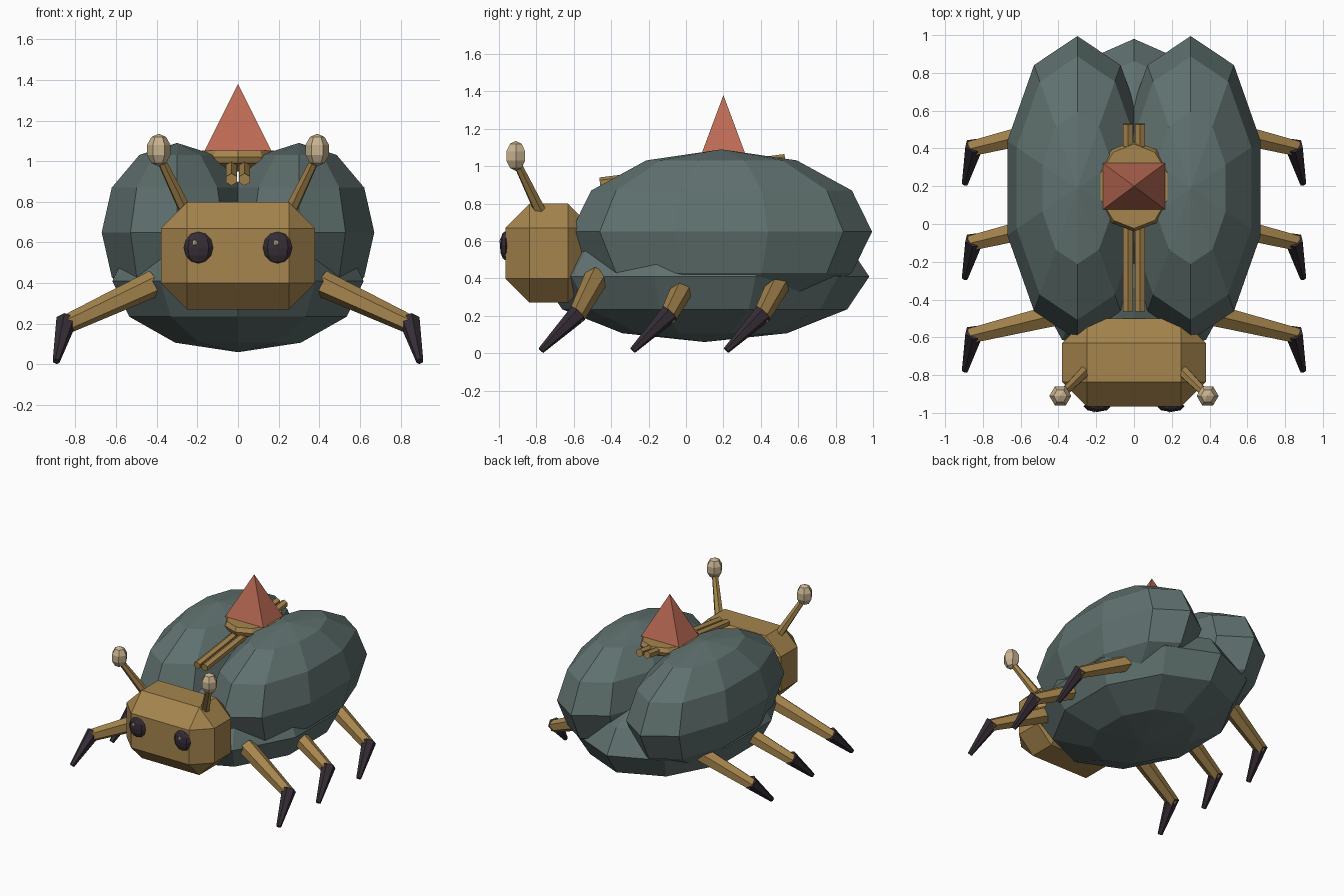
import bpy, bmesh, math
from mathutils import Vector

if "Cube" in bpy.data.objects:
    bpy.data.objects.remove(bpy.data.objects["Cube"])


def material(name, rgb):
    m = bpy.data.materials.new(name)
    m.diffuse_color = (*rgb, 1)
    m.use_nodes = True
    m.node_tree.nodes["Principled BSDF"].inputs["Base Color"].default_value = m.diffuse_color
    return m


SHELL = material("slate_green", (0.115, 0.165, 0.158))
GOLD = material("tan_gold", (0.38, 0.235, 0.075))
DARK = material("dark_plum", (0.036, 0.026, 0.036))
RED = material("brick_red", (0.50, 0.145, 0.09))
CREAM = material("pale_cream", (0.58, 0.45, 0.28))


def finish(name, bm, mat):
    bmesh.ops.recalc_face_normals(bm, faces=bm.faces)
    me = bpy.data.meshes.new(name)
    bm.to_mesh(me)
    bm.free()
    me.materials.append(mat)
    ob = bpy.data.objects.new(name, me)
    bpy.context.collection.objects.link(ob)
    return ob


def lathe(name, centre, size, profile, segs, mat, start=90):
    """Spin (radius, height) points around z, scaled by size; start is the first corner's angle."""
    bm = bmesh.new()
    c, rings = Vector(centre), []
    for r, h in profile:
        n = 1 if r < 1e-4 else segs
        ring = []
        for i in range(n):
            a = math.radians(start) + math.tau * i / segs
            p = Vector((r * math.cos(a) * size[0], r * math.sin(a) * size[1], h * size[2]))
            ring.append(bm.verts.new(c + p))
        rings.append(ring)
    for a, b in zip(rings, rings[1:]):
        for i in range(segs):
            quad = [a[i % len(a)], a[(i + 1) % len(a)], b[(i + 1) % len(b)], b[i % len(b)]]
            bm.faces.new(list(dict.fromkeys(quad)))
    for end in (rings[0], rings[-1]):
        if len(end) > 1:
            bm.faces.new(end)
    return finish(name, bm, mat)


def ellipsoid(name, centre, size, segs, rings, mat, start=90):
    prof = [(math.sin(math.pi * i / rings), -math.cos(math.pi * i / rings)) for i in range(rings + 1)]
    return lathe(name, centre, size, prof, segs, mat, start)


def rod(name, p, q, r1, r2, mat, segs=6):
    """Tapered bar from p to q."""
    p, q = Vector(p), Vector(q)
    d = q - p
    bm = bmesh.new()
    bmesh.ops.create_cone(bm, cap_ends=True, segments=segs, radius1=r1, radius2=r2, depth=d.length)
    bm.transform(d.to_track_quat('Z', 'Y').to_matrix().to_4x4())
    bmesh.ops.translate(bm, verts=bm.verts, vec=(p + q) / 2)
    return finish(name, bm, mat)


# Abdomen
ellipsoid("body", (0, 0.10, 0.41), (0.65, 0.88, 0.35), 10, 6, SHELL)

# Head: chamfered box
bm = bmesh.new()
bmesh.ops.create_cube(bm, size=1)
bmesh.ops.scale(bm, vec=(0.76, 0.465, 0.53), verts=bm.verts)
bmesh.ops.translate(bm, vec=(0, -0.733, 0.535), verts=bm.verts)
bmesh.ops.bevel(bm, geom=bm.edges[:], offset=0.13, segments=1, affect='EDGES')
finish("head", bm, GOLD)

for side, s in (("left", -1), ("right", 1)):
    # Wing cases
    ellipsoid(f"{side}_wing_case", (0.30 * s, 0.19, 0.65), (0.39, 0.805, 0.44), 10, 6, SHELL)

    # Eyes with a small glint
    ellipsoid(f"{side}_eye", (0.195 * s, -0.965, 0.575), (0.073, 0.03, 0.078), 8, 6, DARK)
    ellipsoid(f"{side}_eye_glint", (0.20 * s - 0.012, -0.988, 0.598), (0.012, 0.01, 0.016), 6, 4, CREAM)

    # Antennae
    rod(f"{side}_antenna", (0.25 * s, -0.77, 0.74), (0.385 * s, -0.905, 1.02), 0.034, 0.022, GOLD)
    ellipsoid(f"{side}_antenna_tip", (0.39 * s, -0.91, 1.055), (0.061, 0.061, 0.08), 6, 5, CREAM, 0)

    # Three legs, each with a claw
    for place, y in (("front", -0.49), ("middle", 0), ("rear", 0.5)):
        rod(f"{side}_{place}_leg", (0.41 * s, y + 0.01, 0.40), (0.86 * s, y - 0.10, 0.19),
            0.066, 0.046, GOLD)
        rod(f"{side}_{place}_claw", (0.845 * s, y - 0.085, 0.215), (0.895 * s, y - 0.285, 0.015),
            0.052, 0.018, DARK)

    # Rails along the back
    rod(f"{side}_back_rail", (0.032 * s, -0.46, 0.91), (0.032 * s, 0.53, 1.035), 0.03, 0.03, GOLD)

# Saddle dish and the pyramid on top
lathe("saddle", (0, 0.20, 0), (0.2, 0.24, 1),
      [(0.6, 0.95), (0.95, 0.99), (1, 1.02), (0.93, 1.052)], 10, GOLD)
lathe("pyramid", (0, 0.20, 0), (0.165 * 2 ** 0.5, 0.123 * 2 ** 0.5, 1),
      [(1, 1.05), (0, 1.38)], 4, RED, 45)
